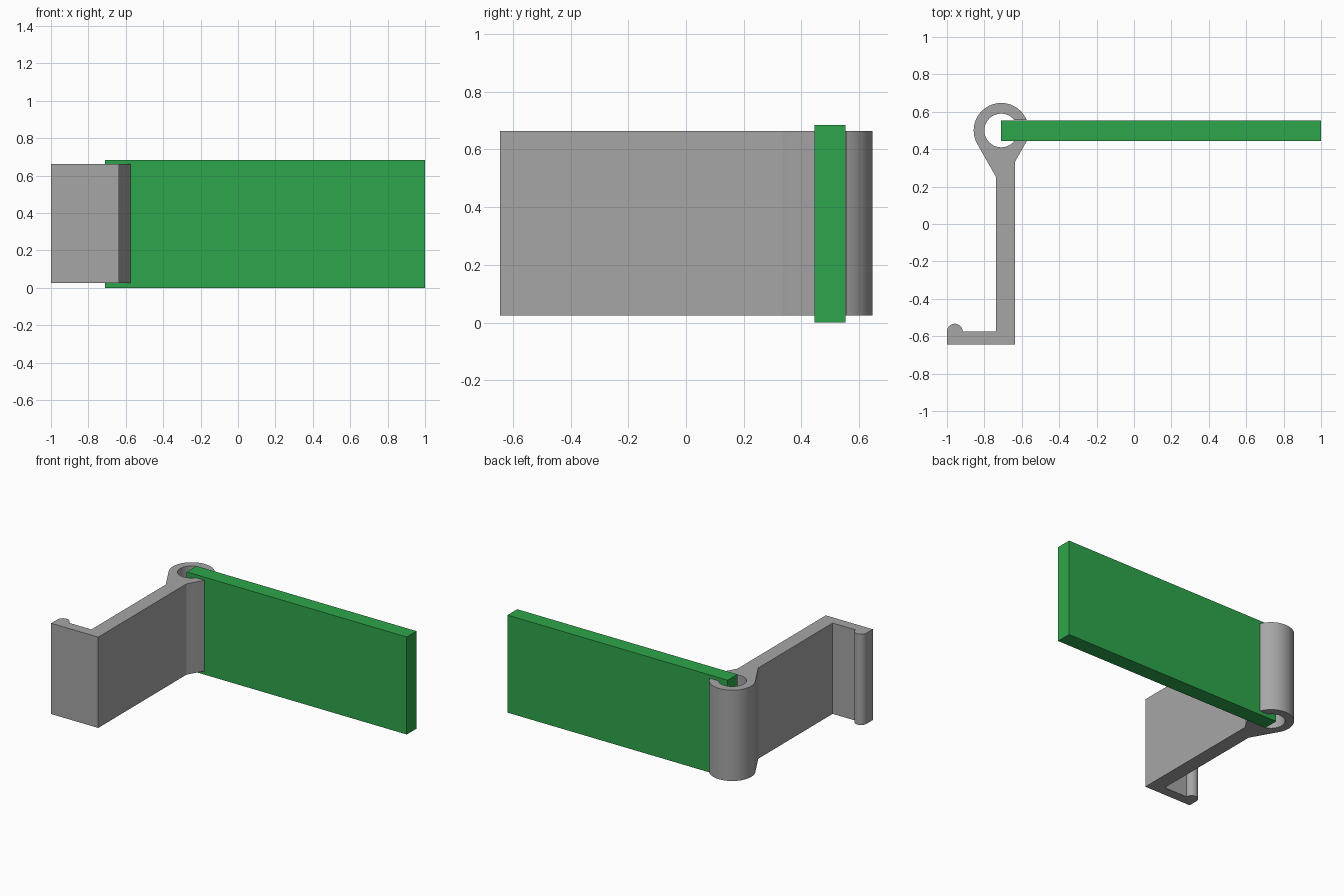
import bpy, bmesh, math
from mathutils import Vector

if "Cube" in bpy.data.objects:
    bpy.data.objects.remove(bpy.data.objects["Cube"])


def material(name, rgb):
    m = bpy.data.materials.new(name)
    m.diffuse_color = (*rgb, 1)
    m.use_nodes = True
    m.node_tree.nodes["Principled BSDF"].inputs["Base Color"].default_value = m.diffuse_color
    return m


grey = material("grey", (0.38, 0.38, 0.38))
green = material("green", (0.027, 0.38, 0.07))


def arc(cx, cy, r, start, end, n):
    """Points along an arc, angles in degrees."""
    angles = [math.radians(start + (end - start) * i / n) for i in range(n + 1)]
    return [(cx + r * math.cos(a), cy + r * math.sin(a)) for a in angles]


def extrude_profile(name, points, z0, z1, mat):
    """Solid made by raising a flat outline from z0 to z1."""
    bm = bmesh.new()
    face = bm.faces.new([bm.verts.new((x, y, z0)) for x, y in points])
    raised = bmesh.ops.extrude_face_region(bm, geom=[face])["geom"]
    verts = [v for v in raised if isinstance(v, bmesh.types.BMVert)]
    bmesh.ops.translate(bm, verts=verts, vec=Vector((0, 0, z1 - z0)))
    bmesh.ops.recalc_face_normals(bm, faces=bm.faces)
    mesh = bpy.data.meshes.new(name)
    bm.to_mesh(mesh)
    bm.free()
    mesh.materials.append(mat)
    obj = bpy.data.objects.new(name, mesh)
    bpy.context.collection.objects.link(obj)
    return obj


# Clip bracket: slotted ring, arm, foot and rounded bead as one outline
CX, CY, OUTER, INNER, HALF_SLOT = -0.71, 0.5, 0.147, 0.09, 0.055
slot_out = math.degrees(math.asin(HALF_SLOT / OUTER))
slot_in = math.degrees(math.asin(HALF_SLOT / INNER))

outline = arc(CX, CY, OUTER, slot_out, 210, 40)            # ring outside
outline += [(-0.737, 0.25), (-0.737, -0.575)]              # neck and arm, left
outline += arc(-0.958, -0.575, 0.042, 0, 180, 16)          # bead on the foot
outline += [(-1, -0.645), (-0.635, -0.645), (-0.635, 0.335)]  # foot and arm, right
outline += arc(CX, CY, OUTER, -30, -slot_out, 3)           # ring below the slot
outline += arc(CX, CY, INNER, -slot_in, slot_in - 360, 48)  # ring inside
bracket = extrude_profile("clip_bracket", outline, 0.025, 0.663, grey)

bpy.context.view_layer.objects.active = bracket
bracket.select_set(True)
bpy.ops.object.shade_smooth_by_angle(angle=math.radians(25))

# Flat board held in the ring slot
board = [(-0.71, 0.445), (1, 0.445), (1, 0.553), (-0.71, 0.553)]
extrude_profile("board", board, 0, 0.685, green)
